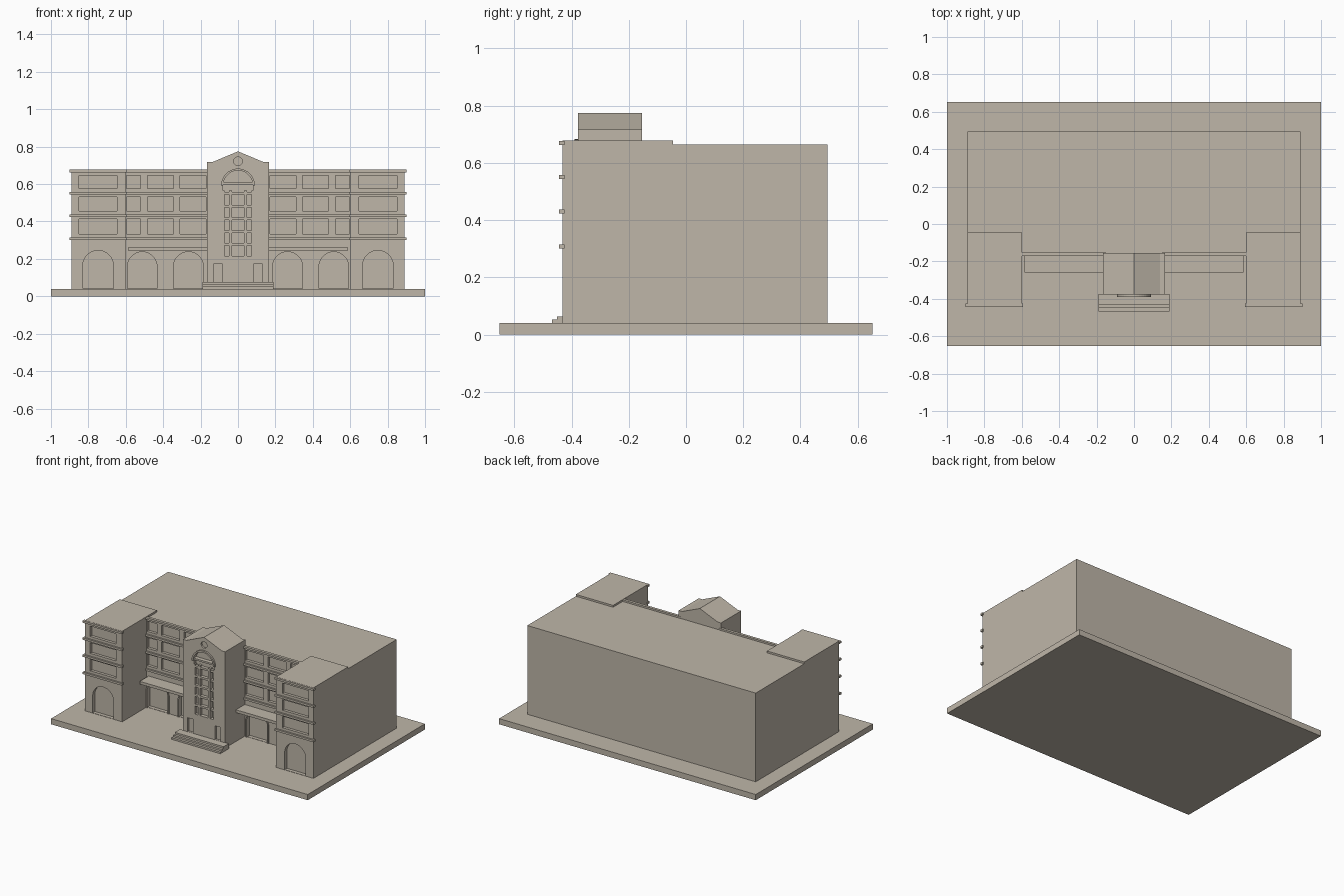
import bpy, bmesh, math

if "Cube" in bpy.data.objects:
    bpy.data.objects.remove(bpy.data.objects["Cube"])

stone = bpy.data.materials.new("warm stone")
stone.diffuse_color = (0.52, 0.47, 0.395, 1)
stone.use_nodes = True
stone.node_tree.nodes["Principled BSDF"].inputs["Base Color"].default_value = stone.diffuse_color

GROUND, ROOF = 0.04, 0.665
WALL_Y, WING_Y, TOWER_Y = -0.16, -0.432, -0.378
LEVELS = [0.308, 0.43, 0.55, 0.67]                        # string courses
ROWS = [(0.333, 0.413), (0.456, 0.531), (0.575, 0.647)]   # window heights


def finish(name, bm):
    bmesh.ops.recalc_face_normals(bm, faces=bm.faces)
    me = bpy.data.meshes.new(name)
    bm.to_mesh(me)
    bm.free()
    me.materials.append(stone)
    ob = bpy.data.objects.new(name, me)
    bpy.context.collection.objects.link(ob)
    return ob


def add_prism(bm, pts, a, b, axis="y"):
    """Extrude a closed 2D outline from a to b along y (x,z points) or z (x,y points)."""
    def place(p, d):
        return (p[0], d, p[1]) if axis == "y" else (p[0], p[1], d)
    lo = [bm.verts.new(place(p, a)) for p in pts]
    hi = [bm.verts.new(place(p, b)) for p in pts]
    n = len(pts)
    bm.faces.new(lo)
    bm.faces.new(hi[::-1])
    for i in range(n):
        j = (i + 1) % n
        bm.faces.new((lo[i], lo[j], hi[j], hi[i]))


def rect(x0, x1, z0, z1):
    return [(x0, z0), (x1, z0), (x1, z1), (x0, z1)]


def arch(cx, r, z0, spring, n=20):
    arc = [(cx + r * math.cos(math.pi * i / n), spring + r * math.sin(math.pi * i / n))
           for i in range(n + 1)]
    return [(cx + r, z0)] + arc + [(cx - r, z0)]


def arch_frame(cx, r, w, z0, spring):
    """Open-bottomed band around an arch."""
    return arch(cx, r + w, z0, spring) + arch(cx, r, z0, spring)[::-1]


def prisms(name, items, axis="y"):
    bm = bmesh.new()
    for pts, a, b in items:
        add_prism(bm, pts, a, b, axis)
    return finish(name, bm)


def boxes(name, items):
    return prisms(name, [(rect(x0, x1, z0, z1), y0, y1) for x0, x1, y0, y1, z0, z1 in items])


def carve(ob, cuts):
    """Cut recesses out of an object."""
    cutter = prisms("recess_cutter", cuts)
    cutter.hide_render = True
    mod = ob.modifiers.new("recesses", "BOOLEAN")
    mod.operation, mod.solver, mod.object = "DIFFERENCE", "EXACT", cutter
    bpy.context.view_layer.objects.active = ob
    bpy.ops.object.modifier_apply(modifier=mod.name)
    bpy.data.objects.remove(cutter)


# ground slab
boxes("ground_slab", [(-1, 1, -0.652, 0.652, 0, GROUND)])

# U-shaped main building
half = [(0.60, WALL_Y), (0.60, WING_Y), (0.89, WING_Y), (0.89, 0.495)]
plan = half + [(-x, y) for x, y in half[::-1]]
building = prisms("main_building", [(plan, GROUND - 0.005, ROOF)], "z")

cuts = []
for s in (-1, 1):
    def mirrored(pts):
        return [(s * x, z) for x, z in pts]
    for z0, z1 in ROWS:
        cuts.append((mirrored(rect(0.648, 0.85, z0, z1)), WING_Y - 0.05, WING_Y + 0.02))
        for x0, x1 in ((0.17, 0.31), (0.345, 0.485), (0.52, 0.597)):
            cuts.append((mirrored(rect(x0, x1, z0, z1)), WALL_Y - 0.05, WALL_Y + 0.02))
    cuts.append((mirrored(arch(0.748, 0.082, 0.042, 0.163)), WING_Y - 0.05, WING_Y + 0.025))
    for cx in (0.265, 0.513):
        cuts.append((mirrored(arch(cx, 0.08, 0.042, 0.158)), WALL_Y - 0.05, WALL_Y + 0.025))
carve(building, cuts)

# raised roofs over the wings
boxes("wing_roof", [(min(s * 0.60, s * 0.89), max(s * 0.60, s * 0.89), WING_Y, -0.045,
                     ROOF - 0.002, 0.678) for s in (-1, 1)])

# horizontal string courses on the wings and the recessed front
bands = []
for z in LEVELS:
    for s in (-1, 1):
        for a, b, y in ((0.594, 0.90, WING_Y), (0.15, 0.60, WALL_Y)):
            bands.append((min(s * a, s * b), max(s * a, s * b), y - 0.012, y + 0.008,
                          z - 0.007, z + 0.007))
boxes("string_courses", bands)

# arch surrounds beneath the canopy
prisms("arch_surrounds", [(arch_frame(s * cx, 0.08, 0.008, GROUND, 0.158), WALL_Y - 0.008, WALL_Y + 0.004)
                          for s in (-1, 1) for cx in (0.265, 0.511)])

# entrance canopies either side of the tower
boxes("canopy", [(-0.585, -0.15, -0.258, WALL_Y + 0.004, 0.243, 0.263),
                 (0.15, 0.585, -0.258, WALL_Y + 0.004, 0.243, 0.263)])

# central tower with a gabled top
gable = [(-0.165, GROUND - 0.005), (0.165, GROUND - 0.005), (0.165, 0.717), (0.138, 0.717),
         (0, 0.775), (-0.138, 0.717), (-0.165, 0.717)]
tower = prisms("central_tower", [(gable, TOWER_Y, -0.154)])
roundel = [(0.023 * math.cos(math.tau * i / 24), 0.722 + 0.023 * math.sin(math.tau * i / 24))
           for i in range(24)]
front, back = TOWER_Y - 0.05, TOWER_Y + 0.025
carve(tower, [(arch(0, 0.08, 0.215, 0.592), front, back),
              (roundel, front, TOWER_Y + 0.012),
              (rect(-0.128, -0.085, 0.077, 0.175), front, TOWER_Y + 0.015),
              (rect(0.085, 0.128, 0.077, 0.175), front, TOWER_Y + 0.015)])

# moulding over the great window
prisms("window_hood", [(arch_frame(0, 0.079, 0.011, 0.592, 0.593), TOWER_Y - 0.012, TOWER_Y + 0.01)])

# window bars: uprights, crossbars and a transom
bars = [(x - 0.008, x + 0.008, TOWER_Y, back + 0.003, 0.215, 0.565) for x in (-0.04, 0.04)]
bars += [(x - 0.005, x + 0.005, TOWER_Y + 0.001, back + 0.003, 0.215, 0.565) for x in (-0.077, 0.077)]
bars += [(-0.081, 0.081, TOWER_Y + 0.002, back + 0.003, z - 0.007, z + 0.007)
         for z in (0.278, 0.346, 0.414, 0.482, 0.55)]
bars.append((-0.081, 0.081, TOWER_Y - 0.004, back + 0.003, 0.598, 0.61))
boxes("window_bars", bars)

# entrance steps
boxes("entrance_steps", [(-0.19, 0.19, y, TOWER_Y + 0.004, GROUND - 0.003, z)
                         for y, z in ((-0.468, 0.052), (-0.45, 0.064), (-0.432, 0.076))])
